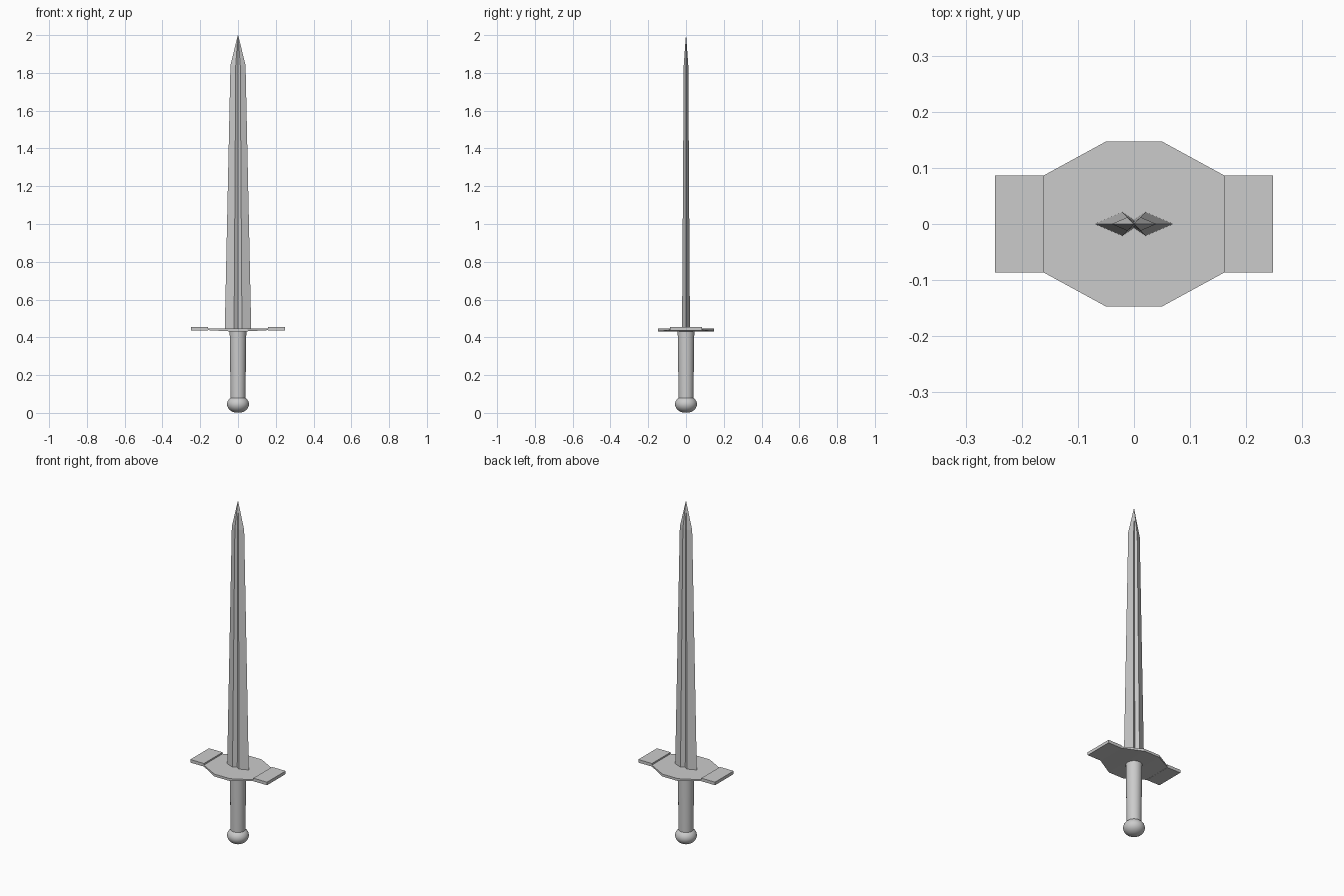
import bpy, bmesh, math

cube = bpy.data.objects.get("Cube")
if cube:
    bpy.data.objects.remove(cube, do_unlink=True)

steel = bpy.data.materials.new("plain_grey")
steel.use_nodes = True
grey = (0.6, 0.6, 0.6, 1)
steel.diffuse_color = grey
steel.node_tree.nodes["Principled BSDF"].inputs["Base Color"].default_value = grey


def loft(name, rings, smooth=False):
    """Skin a list of closed rings and cap both ends."""
    bm = bmesh.new()
    loops = [[bm.verts.new(p) for p in ring] for ring in rings]
    for a, b in zip(loops, loops[1:]):
        n = len(a)
        for i in range(n):
            j = (i + 1) % n
            bm.faces.new((a[i], a[j], b[j], b[i]))
    bm.faces.new(loops[0])
    bm.faces.new(loops[-1])
    bmesh.ops.remove_doubles(bm, verts=bm.verts, dist=1e-5)
    bmesh.ops.recalc_face_normals(bm, faces=bm.faces)
    mesh = bpy.data.meshes.new(name)
    bm.to_mesh(mesh)
    bm.free()
    obj = bpy.data.objects.new(name, mesh)
    bpy.context.collection.objects.link(obj)
    mesh.materials.append(steel)
    if smooth:
        bpy.ops.object.select_all(action="DESELECT")
        obj.select_set(True)
        bpy.context.view_layer.objects.active = obj
        bpy.ops.object.shade_smooth_by_angle(angle=math.radians(40))
    return obj


def circle(r, z, n=32):
    steps = [2 * math.pi * i / n for i in range(n)]
    return [(r * math.cos(a), r * math.sin(a), z) for a in steps]


def blade_ring(edge, ridge, depth, groove, z):
    return [(edge, 0, z), (ridge, depth, z), (0, groove, z), (-ridge, depth, z),
            (-edge, 0, z), (-ridge, -depth, z), (0, -groove, z), (ridge, -depth, z)]


# Blade: two ridges with a central groove, tapering to a point
loft("blade", [blade_ring(0.07, 0.021, 0.021, 0.007, 0.44),
               blade_ring(0.04, 0.012, 0.012, 0.004, 1.84),
               blade_ring(0.001, 0.0005, 0.0005, 0.0003, 2.0)])

# Guard plate: wide at the middle, thin towards the ends
stations = [(-0.16, 0.087, 0.438), (-0.05, 0.147, 0.432),
            (0.05, 0.147, 0.432), (0.16, 0.087, 0.438)]
loft("guard_plate", [[(x, -w, low), (x, w, low), (x, w, 0.446), (x, -w, 0.446)]
                     for x, w, low in stations])

# Raised blocks at both ends of the guard
for side, name in ((1, "left_guard_end"), (-1, "right_guard_end")):
    loft(name, [[(side * x, -0.086, 0.437), (side * x, 0.086, 0.437),
                 (side * x, 0.086, 0.455), (side * x, -0.086, 0.455)]
                for x in (0.16, 0.248)])

# Grip
loft("grip", [circle(0.039, 0.07), circle(0.044, 0.433)], smooth=True)

# Pommel: flattened ball
count = 16
angles = [math.pi * (i / count - 0.5) for i in range(1, count)]
loft("pommel", [circle(0.058 * math.cos(a), 0.046 + 0.046 * math.sin(a))
                for a in angles], smooth=True)
